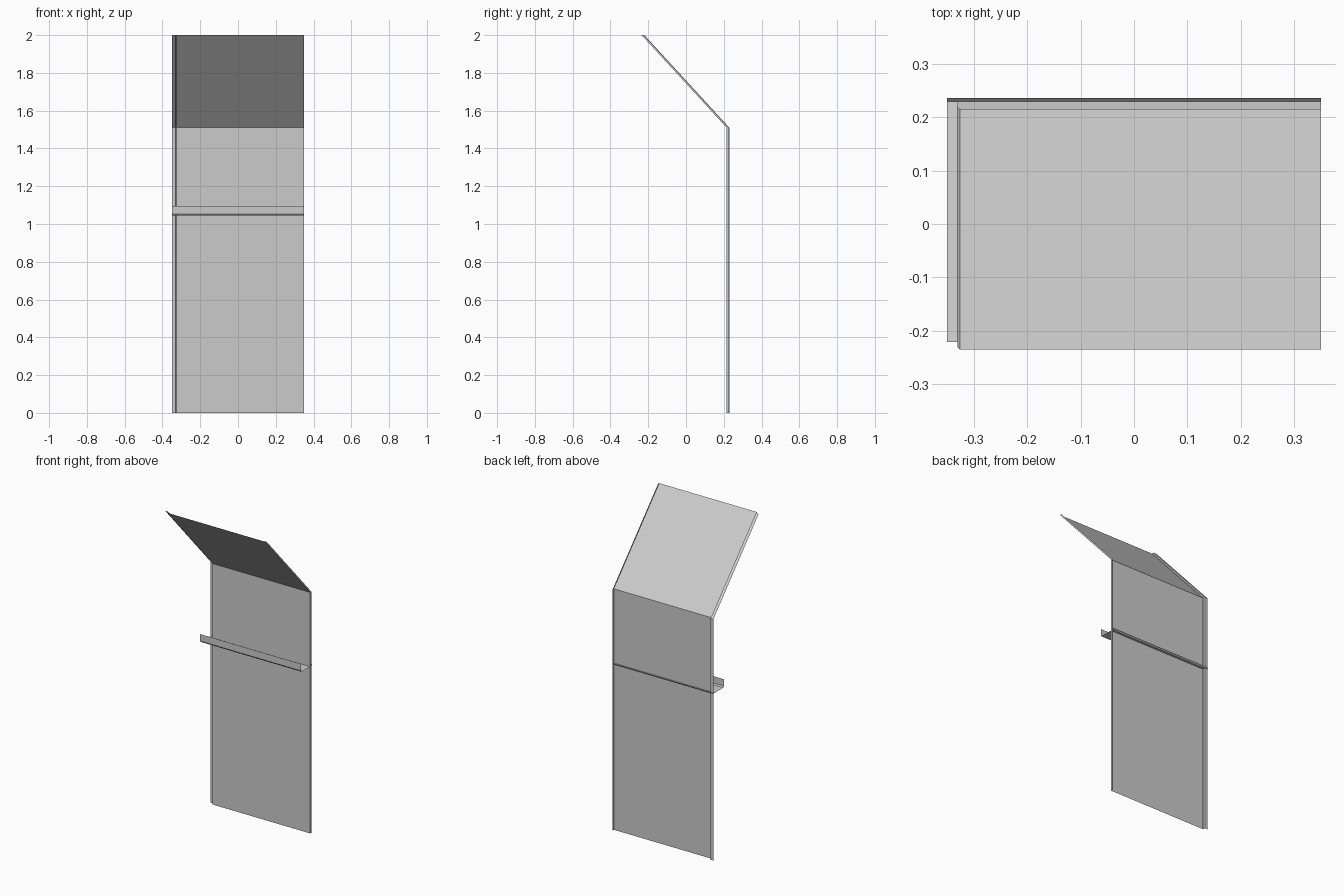
import bpy

if "Cube" in bpy.data.objects:
    bpy.data.objects.remove(bpy.data.objects["Cube"])

HALF = 0.35


def sheet(name, rows):
    """Skin a grid of points (equal length rows) into an open thin-sheet surface."""
    n = len(rows[0])
    verts = [p for row in rows for p in row]
    faces = []
    for i in range(len(rows) - 1):
        for j in range(n - 1):
            a = i * n + j
            faces.append((a, a + 1, a + n + 1, a + n))
    mesh = bpy.data.meshes.new(name)
    mesh.from_pydata(verts, [], faces)
    mesh.update()
    obj = bpy.data.objects.new(name, mesh)
    bpy.context.collection.objects.link(obj)
    return obj


# Folded panel: side path (y, z) swept across a section (x, depth behind the face)
path = [(0.215, 0.0), (0.215, 1.51), (-0.235, 2.0)]
section = [
    (-HALF, 0.0145), (-0.33, 0.0145),    # overlap lip on the left, set back
    (-0.33, 0.004), (-0.326, 0.0),       # step with chamfered corner
    (HALF, 0.0), (HALF, 0.012),          # main face and right return flange
]
sheet("folded_panel", [[(x, y + d, z) for y, z in path] for x, d in section])

# Ledge rail: open channel running across the panel and just through its back
rail = [(0.125, 1.096), (0.125, 1.053), (0.131, 1.045),
        (0.229, 1.045), (0.2355, 1.052)]
sheet("ledge_rail", [[(x, y, z) for y, z in rail] for x in (-HALF, HALF)])
